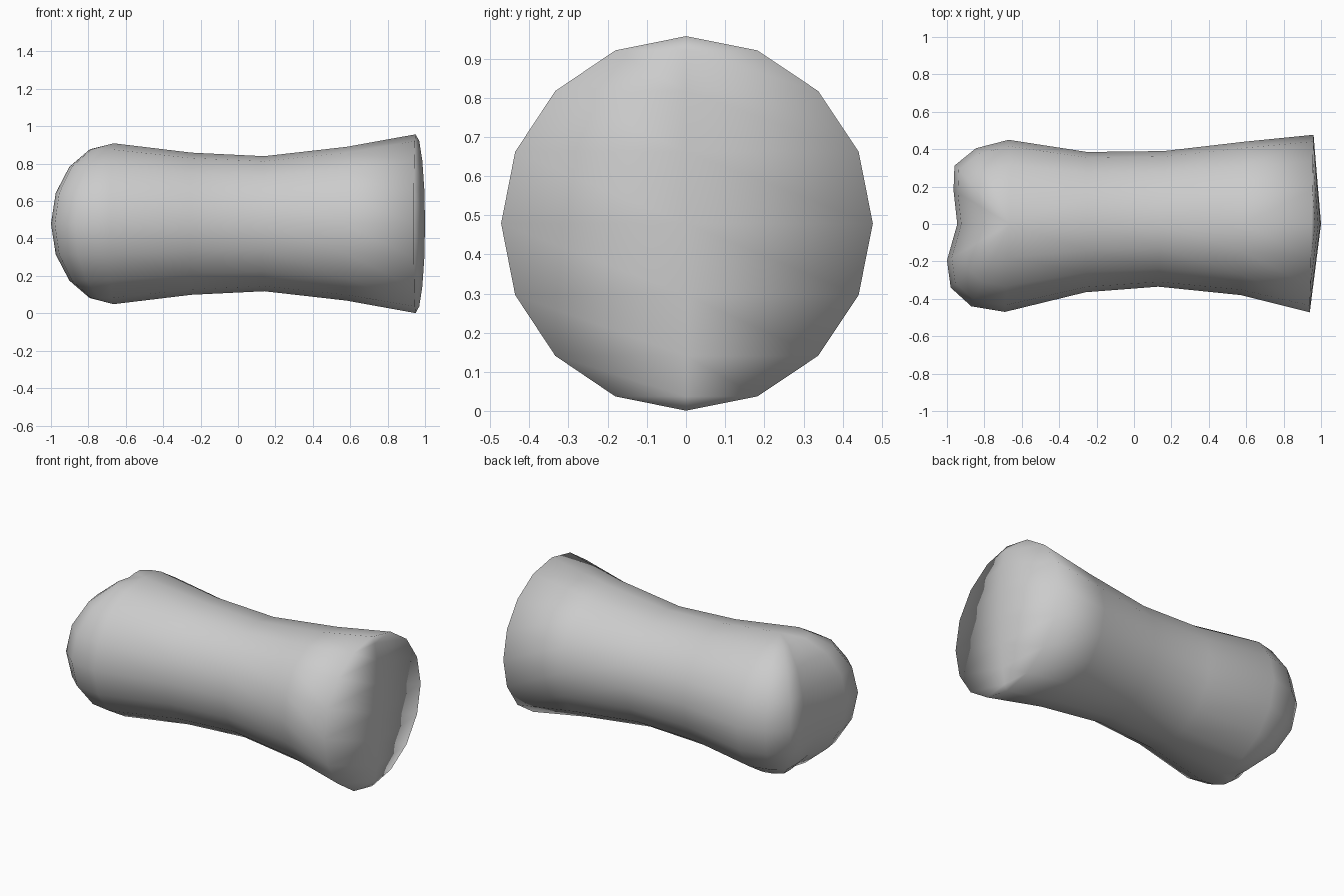
import bpy, bmesh
from math import sin, cos, pi

if "Cube" in bpy.data.objects:
    bpy.data.objects.remove(bpy.data.objects["Cube"])

ROWS = 8          # steps from top pole to bottom pole (16-sided sections)
ZC = 0.479        # height of the long axis

# shaft sections: pole x, half height, then (x, y) at the -y side and +y side
RINGS = [
    (-0.665, 0.430, (-0.69, -0.47), (-0.67, 0.45)),
    (-0.25, 0.380, (-0.26, -0.365), (-0.25, 0.385)),
    (0.14, 0.361, (0.13, -0.335), (0.16, 0.39)),
    (0.58, 0.411, (0.57, -0.38), (0.59, 0.44)),
    (0.95, 0.478, (0.94, -0.472), (0.96, 0.477)),
]
# outline of the two knuckle lobes and the groove between them, at mid height
KNUCKLE = [(-0.87, -0.44), (-0.98, -0.34), (-1.0, -0.195), (-0.945, 0.0),
           (-0.965, 0.18), (-0.96, 0.312), (-0.845, 0.405)]
# shallow bulge of the wide base
BASE = [(1.0, 0.0)]


def arc(bm, pole_x, height, side):
    """Column of points from the top pole to the bottom pole through side."""
    pts = []
    for j in range(ROWS + 1):
        t = pi * j / ROWS
        s = sin(t)
        pts.append(bm.verts.new((pole_x + (side[0] - pole_x) * s,
                                 side[1] * s, ZC + height * cos(t))))
    return pts


def bridge(bm, a, b):
    for j in range(ROWS):
        bm.faces.new((a[j], a[j + 1], b[j + 1], b[j]))


def strip(bm, columns):
    for a, b in zip(columns, columns[1:]):
        bridge(bm, a, b)


bm = bmesh.new()
# shaft, front and back halves
for k in (2, 3):
    strip(bm, [arc(bm, r[0], r[1], r[k]) for r in RINGS])
# rounded ends, spanning from the -y side to the +y side
for ring, outline in ((RINGS[0], KNUCKLE), (RINGS[-1], BASE)):
    sides = [ring[2]] + outline + [ring[3]]
    strip(bm, [arc(bm, ring[0], ring[1], s) for s in sides])

bmesh.ops.remove_doubles(bm, verts=bm.verts, dist=0.0005)
bmesh.ops.recalc_face_normals(bm, faces=bm.faces)
for f in bm.faces:
    f.smooth = True
mesh = bpy.data.meshes.new("finger_bone")
bm.to_mesh(mesh)
bm.free()
bpy.context.collection.objects.link(bpy.data.objects.new("finger_bone", mesh))
